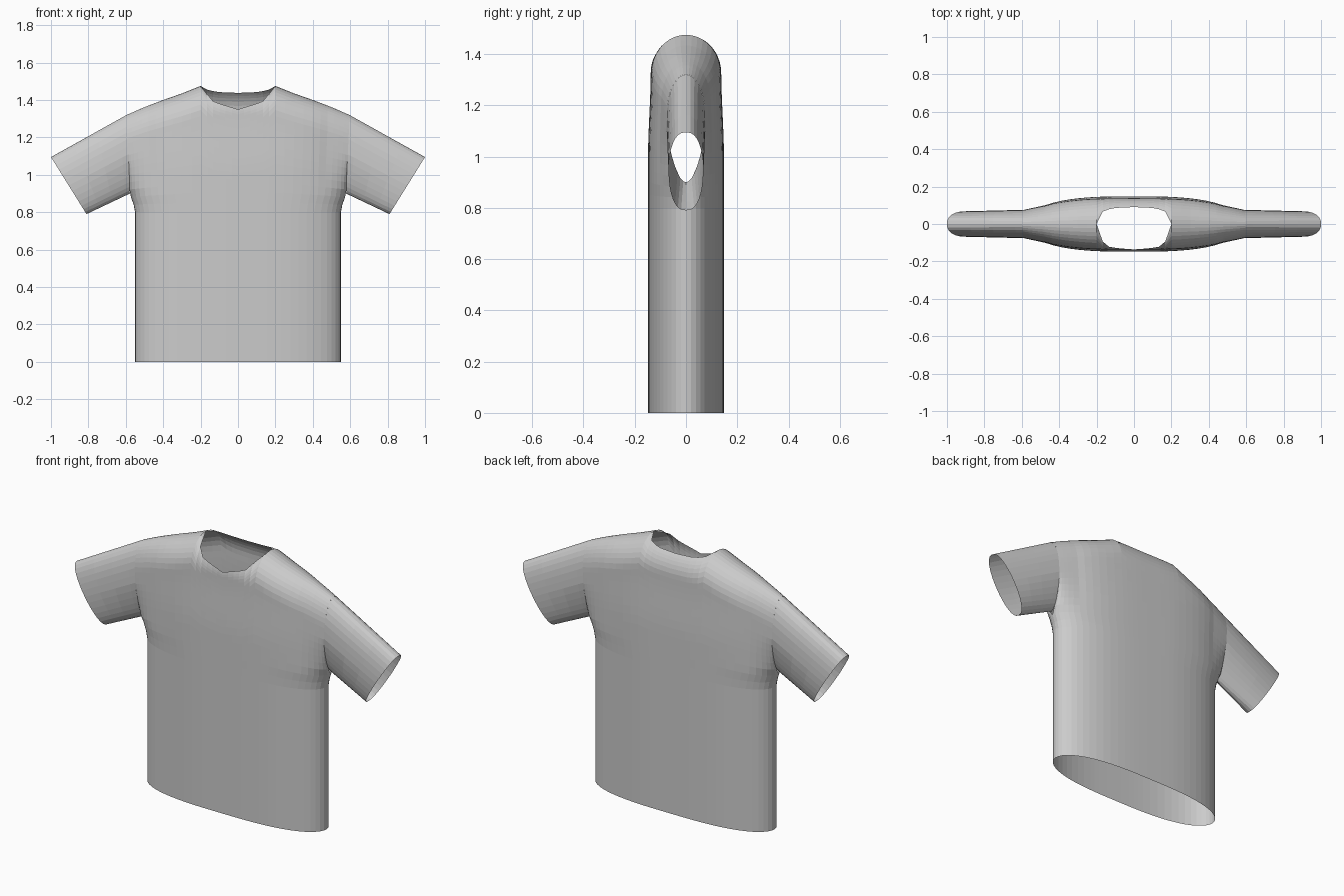
import bpy, bmesh, math

cube = bpy.data.objects.get("Cube")
if cube:
    bpy.data.objects.remove(cube)

ARMPIT = 0.92
SHOULDER = 0.595
RIDGE = [(0, 1.475), (0.2, 1.475), (0.3, 1.435), (0.4, 1.4), (0.5, 1.362), (0.6, 1.318)]
NECK_FRONT = [(0, 1.35), (0.13, 1.39), (0.17, 1.437), (0.2, 1.475)]
NECK_BACK = [(0, 1.438), (0.1, 1.442), (0.16, 1.452), (0.2, 1.475)]


def along(points, x):
    """Height on a piecewise line."""
    for (a, za), (b, zb) in zip(points, points[1:]):
        if x <= b:
            return za + (zb - za) * (x - a) / (b - a)
    return points[-1][1]


def ease(a, b, v):
    t = min(1, max(0, (v - a) / (b - a)))
    return t * t * (3 - 2 * t)


def cloth(u, z, side):
    """Point on the torso: u runs across (-1 to 1), side is -1 front, 1 back."""
    edge = 0.55 + 0.03 * ease(0.8, ARMPIT, z) + 0.015 * ease(ARMPIT, 1.33, z)
    x = abs(u) * SHOULDER
    low = 0.148 * math.sqrt(max(0, 1 - abs(u) ** 3))
    high = 0.148 - 0.2 * x * x
    opening = math.sqrt(min(1, max(0, (z - ARMPIT + 0.02) / 0.2)))
    depth = low + max(0, high - low) * opening
    depth *= 1 - 0.07 * ease(1.0, 1.33, z)
    drop = min(1, max(0, (along(RIDGE, x) - z) / 0.15))
    arch = math.sqrt(max(0, 1 - (1 - drop) ** 2))
    return (u * edge, side * depth * arch, z)


def sheet(bm, rows):
    """Skin a grid of points."""
    grid = [[bm.verts.new(p) for p in row] for row in rows]
    for r, s in zip(grid, grid[1:]):
        for i in range(len(r) - 1):
            bm.faces.new((r[i], r[i + 1], s[i + 1], s[i]))


def finish(bm, name, material):
    bmesh.ops.remove_doubles(bm, verts=bm.verts, dist=0.0005)
    bmesh.ops.recalc_face_normals(bm, faces=bm.faces)
    mesh = bpy.data.meshes.new(name)
    bm.to_mesh(mesh)
    bm.free()
    mesh.materials.append(material)
    obj = bpy.data.objects.new(name, mesh)
    bpy.context.collection.objects.link(obj)


fabric = bpy.data.materials.new("light grey fabric")
fabric.use_nodes = True
colour = (0.6, 0.6, 0.6, 1)
fabric.diffuse_color = colour
fabric.node_tree.nodes["Principled BSDF"].inputs["Base Color"].default_value = colour

# Torso: front and back sheets meeting on the shoulders and sides
neck = 0.2 / SHOULDER
half = [neck * i / 6 for i in range(7)]
half += [neck + (1 - neck) * math.sin(math.pi / 2 * i / 12) for i in range(1, 13)]
columns = [-u for u in reversed(half[1:])] + half
bm = bmesh.new()
for side, neckline in ((-1, NECK_FRONT), (1, NECK_BACK)):
    rows = []
    for u in columns:
        x = abs(u) * SHOULDER
        top = along(neckline if x < 0.2 else RIDGE, x)
        heights = [0, 0.4, 0.8]
        heights += [0.8 + (top - 0.8) * math.sin(math.pi / 2 * k / 20) for k in range(1, 21)]
        rows.append([cloth(u, z, side) for z in heights])
    sheet(bm, rows)
finish(bm, "shirt_torso", fabric)

# Sleeves: open tubes from the armholes to the cuffs
for name, way in (("left_sleeve", 1), ("right_sleeve", -1)):
    bm = bmesh.new()
    for side in (-1, 1):
        rows = []
        for k in range(17):
            s = (1 - math.cos(math.pi * k / 16)) / 2
            top = along(RIDGE, SHOULDER)
            start = cloth(way, ARMPIT - 0.02 + s * (top - ARMPIT + 0.02), side)
            round_y = side * 0.068 * math.sin(math.pi * k / 16) ** 0.8
            cuff = (way * (0.81 + 0.19 * s), round_y, 0.79 + 0.305 * s)
            rows.append([[a + (b - a) * t for a, b in zip(start, cuff)]
                         for t in (0, 0.1, 0.4, 0.7, 1)])
        sheet(bm, rows)
    finish(bm, name, fabric)
